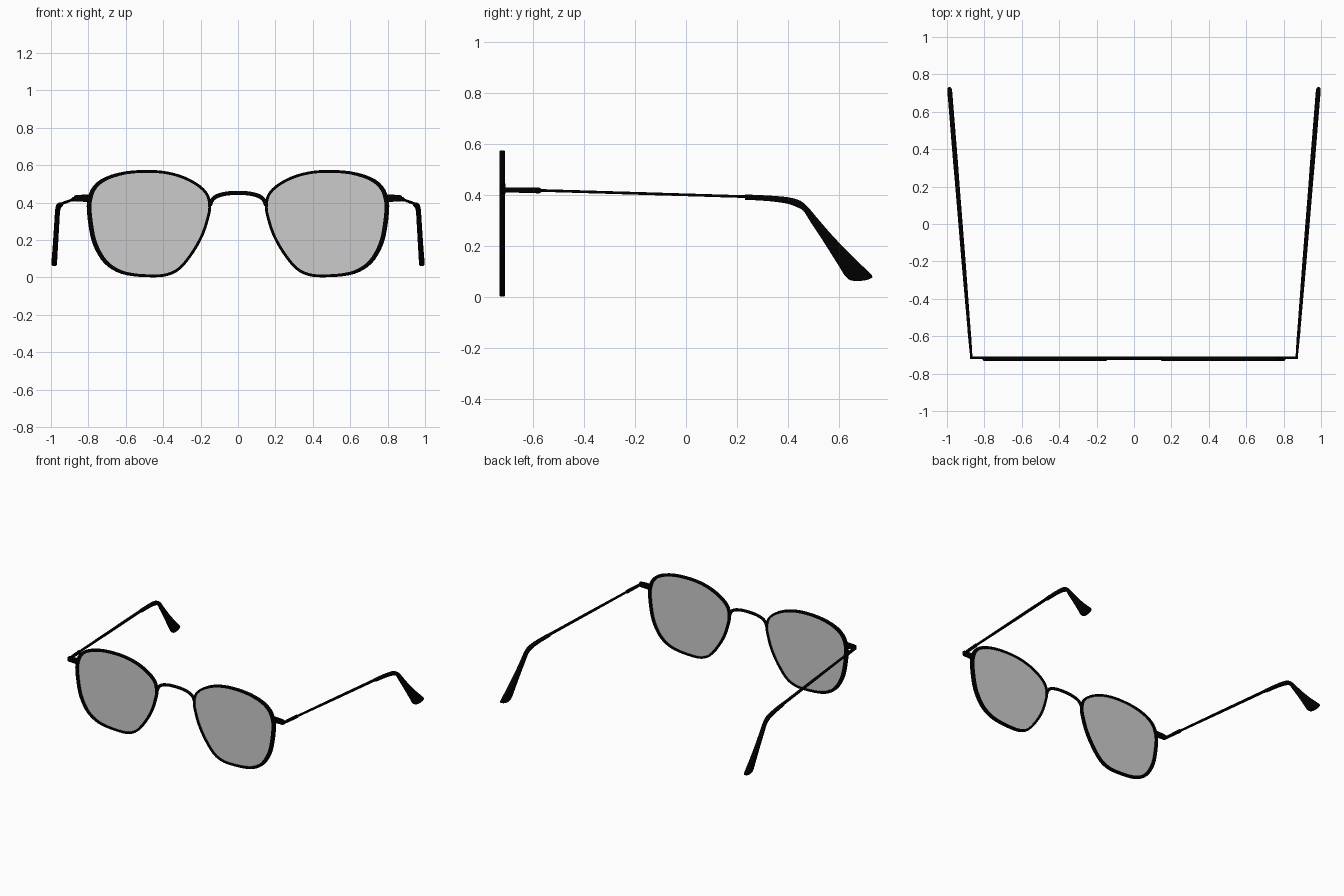
import bpy, bmesh, math
from mathutils import Vector

if "Cube" in bpy.data.objects:
    bpy.data.objects.remove(bpy.data.objects["Cube"])


def material(name, color):
    m = bpy.data.materials.new(name)
    m.diffuse_color = color
    m.use_nodes = True
    m.node_tree.nodes["Principled BSDF"].inputs["Base Color"].default_value = m.diffuse_color
    return m


BLACK = material("black_metal", (0.0, 0.0, 0.0, 1))
TINT = material("tinted_glass", (0.56, 0.56, 0.56, 1))


def finish(name, bm, mat, mirror=True):
    bmesh.ops.recalc_face_normals(bm, faces=bm.faces)
    me = bpy.data.meshes.new(name)
    bm.to_mesh(me)
    bm.free()
    me.materials.append(mat)
    ob = bpy.data.objects.new(name, me)
    bpy.context.collection.objects.link(ob)
    if mirror:
        ob.modifiers.new("Mirror", "MIRROR").use_mirror_merge = False
    bpy.ops.object.select_all(action="DESELECT")
    ob.select_set(True)
    bpy.context.view_layer.objects.active = ob
    bpy.ops.object.shade_smooth_by_angle(angle=math.radians(40))
    return ob


def loft(name, rings, closed=False, mirror=True):
    """Skin a list of point rings, capped unless closed."""
    bm = bmesh.new()
    vs = [[bm.verts.new(p) for p in r] for r in rings]
    n = len(vs[0])
    for i in range(len(vs) if closed else len(vs) - 1):
        a, b = vs[i], vs[(i + 1) % len(vs)]
        for k in range(n):
            bm.faces.new((a[k], a[(k + 1) % n], b[(k + 1) % n], b[k]))
    if not closed:
        bm.faces.new(vs[0])
        bm.faces.new(vs[-1])
    return finish(name, bm, BLACK, mirror)


def smooth(pts, steps, closed=True):
    """Catmull-Rom curve through the points."""
    P = [Vector(p) for p in pts]
    n, out = len(P), []
    get = (lambda i: P[i % n]) if closed else (lambda i: P[max(0, min(n - 1, i))])
    for i in range(n if closed else n - 1):
        a, b, c, d = (get(i + k) for k in (-1, 0, 1, 2))
        for s in range(steps):
            t = s / steps
            out.append(0.5 * (2 * b + (c - a) * t + (2 * a - 5 * b + 4 * c - d) * t * t
                              + (3 * b - a - 3 * c + d) * t ** 3))
    return out if closed else out + [P[-1]]


# Lens outline (x, z), clockwise from the top
OUTLINE = smooth([(.47, .575), (.60, .568), (.71, .537), (.775, .489), (.803, .425), (.808, .355),
                  (.790, .225), (.762, .145), (.716, .076), (.65, .030), (.57, .008), (.455, .001),
                  (.375, .009), (.305, .046), (.235, .133), (.182, .23), (.152, .325), (.144, .375),
                  (.155, .44), (.20, .492), (.28, .538), (.37, .565)], 3)

# Rims, broader toward the temples
rings, inner = [], []
for i, p in enumerate(OUTLINE):
    t = (OUTLINE[(i + 1) % len(OUTLINE)] - OUTLINE[i - 1]).normalized()
    out = Vector((-t.y, t.x))
    q = p - out * (0.015 + 0.010 * max(0, out.x))
    inner.append(p.lerp(q, 0.5))
    sect = [(0, -.726), (.25, -.732), (1, -.732), (1, -.709), (.25, -.709), (0, -.715)]
    rings.append([(p.lerp(q, f).x, y, p.lerp(q, f).y) for f, y in sect])
loft("rim", rings, closed=True)

# Lenses
bm = bmesh.new()
bm.faces.new([bm.verts.new((p.x, -.72, p.y)) for p in inner])
finish("lens", bm, TINT)

# Bridge wire
arch = [(-.150, .385), (-.138, .415), (-.11, .436), (-.06, .449), (0, .452)]
arch += [(-x, z) for x, z in reversed(arch[:-1])]
path = smooth(arch, 4, closed=False)
rings = []
for i, p in enumerate(path):
    t = (path[min(i + 1, len(path) - 1)] - path[max(i - 1, 0)]).normalized()
    rings.append([(p.x - t.y * .011 * math.cos(a), -.718 + .009 * math.sin(a),
                   p.y + t.x * .011 * math.cos(a))
                  for a in (k * math.tau / 10 for k in range(10))])
loft("bridge", rings, mirror=False)

# End pieces joining rims to temples
loft("end_piece", [[(x, y, z) for y, z in ((-.722, b), (-.708, b), (-.708, t), (-.722, t))]
                   for x, b, t in ((.785, .403, .444), (.83, .405, .443), (.868, .406, .440),
                                   (.876, .411, .436))])


def temple_part(name, stations, sides=14, square=1.0):
    """Each station: upper (y, z), lower (y, z), half width; splayed outward."""
    rings = []
    for uy, uz, ly, lz, w in stations:
        ring = []
        for k in range(sides):
            a = math.tau * (k + 0.5) / sides
            c, s = math.cos(a), math.sin(a)
            c = math.copysign(abs(c) ** square, c)
            s = math.copysign(abs(s) ** square, s)
            y = (uy + ly) / 2 + (uy - ly) / 2 * c
            z = (uz + lz) / 2 + (uz - lz) / 2 * c
            ring.append((.870 + (y + .71) * .081 + w * s, y, z))
        rings.append(ring)
    loft(name, rings)


temple_part("hinge", [(-.719, .430, -.719, .410, .006), (-.64, .430, -.64, .408, .008),
                      (-.575, .429, -.575, .406, .009), (-.568, .425, -.568, .410, .007)], 12, .5)
temple_part("temple_wire", [(-.60, .424, -.60, .413, .008), (-.2, .412, -.2, .401, .011),
                            (.26, .398, .26, .387, .012)], 10, .5)
temple_part("temple_tip", smooth([
    (.232, .402, .232, .381, .012), (.32, .398, .32, .376, .013), (.40, .391, .395, .366, .013),
    (.447, .378, .43, .354, .013), (.478, .353, .46, .338, .013), (.511, .314, .481, .305, .013),
    (.577, .238, .535, .223, .013), (.648, .164, .598, .123, .013), (.694, .120, .620, .087, .013),
    (.730, .084, .633, .073, .013), (.724, .072, .643, .066, .013), (.70, .064, .663, .062, .010),
], 3, closed=False), 16, .5)
